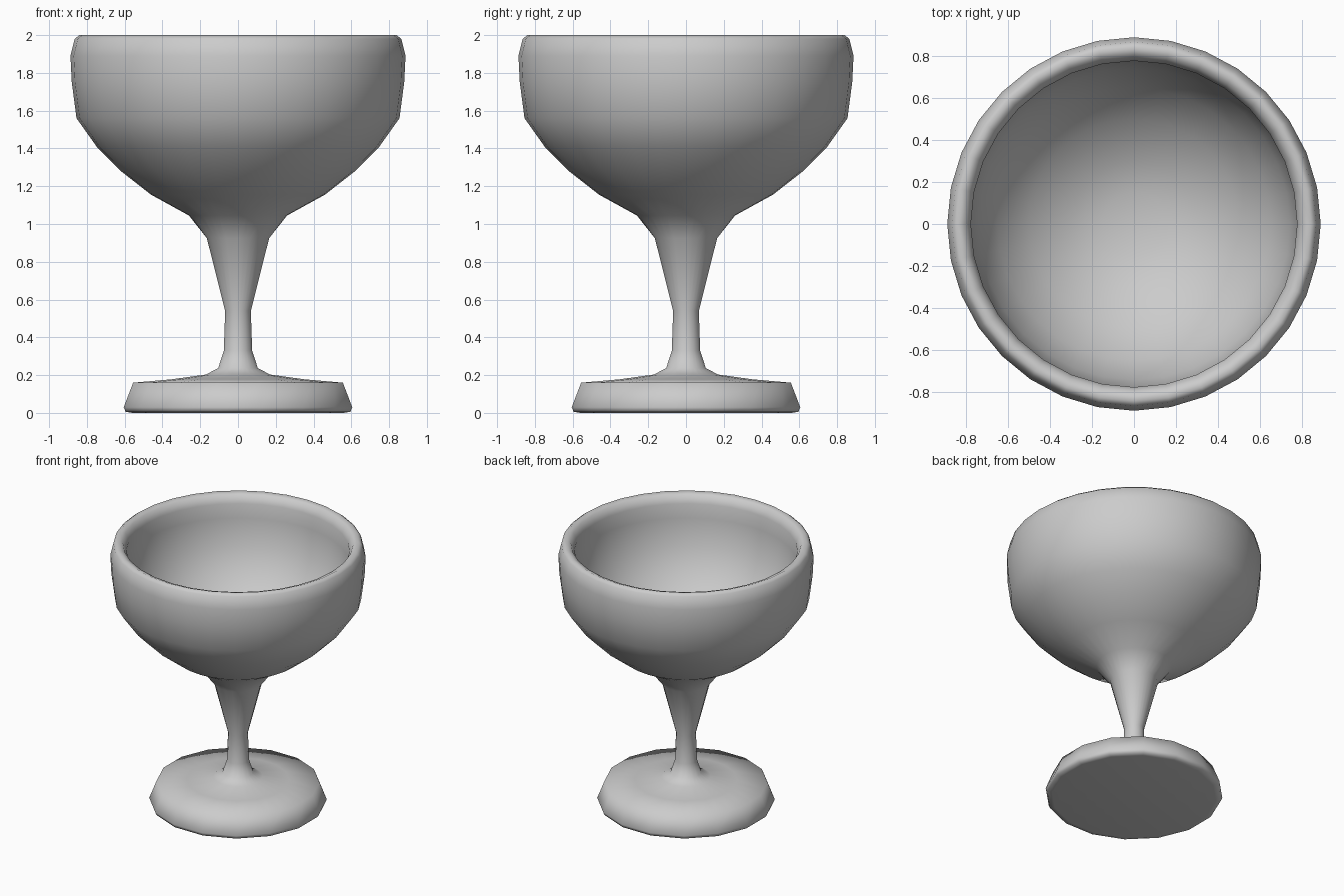
import bpy, bmesh, math

if "Cube" in bpy.data.objects:
    bpy.data.objects.remove(bpy.data.objects["Cube"])

SIDES = 32

# (radius, height) from the underside of the foot, up the outside, over the rim, down the inside
foot_and_stem = [(0.56, 0.0), (0.595, 0.006), (0.605, 0.03), (0.555, 0.16), (0.35, 0.178),
                 (0.17, 0.203), (0.105, 0.237), (0.075, 0.33), (0.068, 0.54), (0.165, 0.925)]
bowl = [(0.26, 1.045), (0.46, 1.155), (0.62, 1.28), (0.745, 1.405), (0.855, 1.56),
        (0.88, 1.75), (0.887, 1.89), (0.865, 1.98), (0.84, 2.0), (0.80, 1.985),
        (0.775, 1.93), (0.775, 1.82), (0.74, 1.62), (0.65, 1.44), (0.50, 1.28),
        (0.30, 1.16), (0.15, 1.12)]

bm = bmesh.new()


def ring(radius, z, coarse):
    """Ring of vertices; a coarse ring shows 16 sides by pushing odd points out to the corners."""
    verts = []
    for i in range(SIDES):
        a = 2 * math.pi * i / SIDES
        r = radius / math.cos(2 * math.pi / SIDES) if coarse and i % 2 else radius
        verts.append(bm.verts.new((r * math.cos(a), r * math.sin(a), z)))
    return verts


def cap(verts, z):
    """Close a ring with a fan to its centre."""
    centre = bm.verts.new((0, 0, z))
    for i in range(SIDES):
        bm.faces.new((verts[i], verts[(i + 1) % SIDES], centre))


# Goblet skin: foot, stem, bowl and inside wall
rings = [ring(r, z, True) for r, z in foot_and_stem] + [ring(r, z, False) for r, z in bowl]
for low, high in zip(rings, rings[1:]):
    for i in range(SIDES):
        j = (i + 1) % SIDES
        bm.faces.new((low[i], low[j], high[j], high[i]))
cap(rings[0], 0.0)
cap(rings[-1], 1.11)
bmesh.ops.recalc_face_normals(bm, faces=bm.faces)

mesh = bpy.data.meshes.new("goblet")
bm.to_mesh(mesh)
bm.free()
goblet = bpy.data.objects.new("goblet", mesh)
bpy.context.collection.objects.link(goblet)

# Soft shading with only the sharpest edges kept
bpy.context.view_layer.objects.active = goblet
goblet.select_set(True)
bpy.ops.object.shade_smooth_by_angle(angle=math.radians(75))
